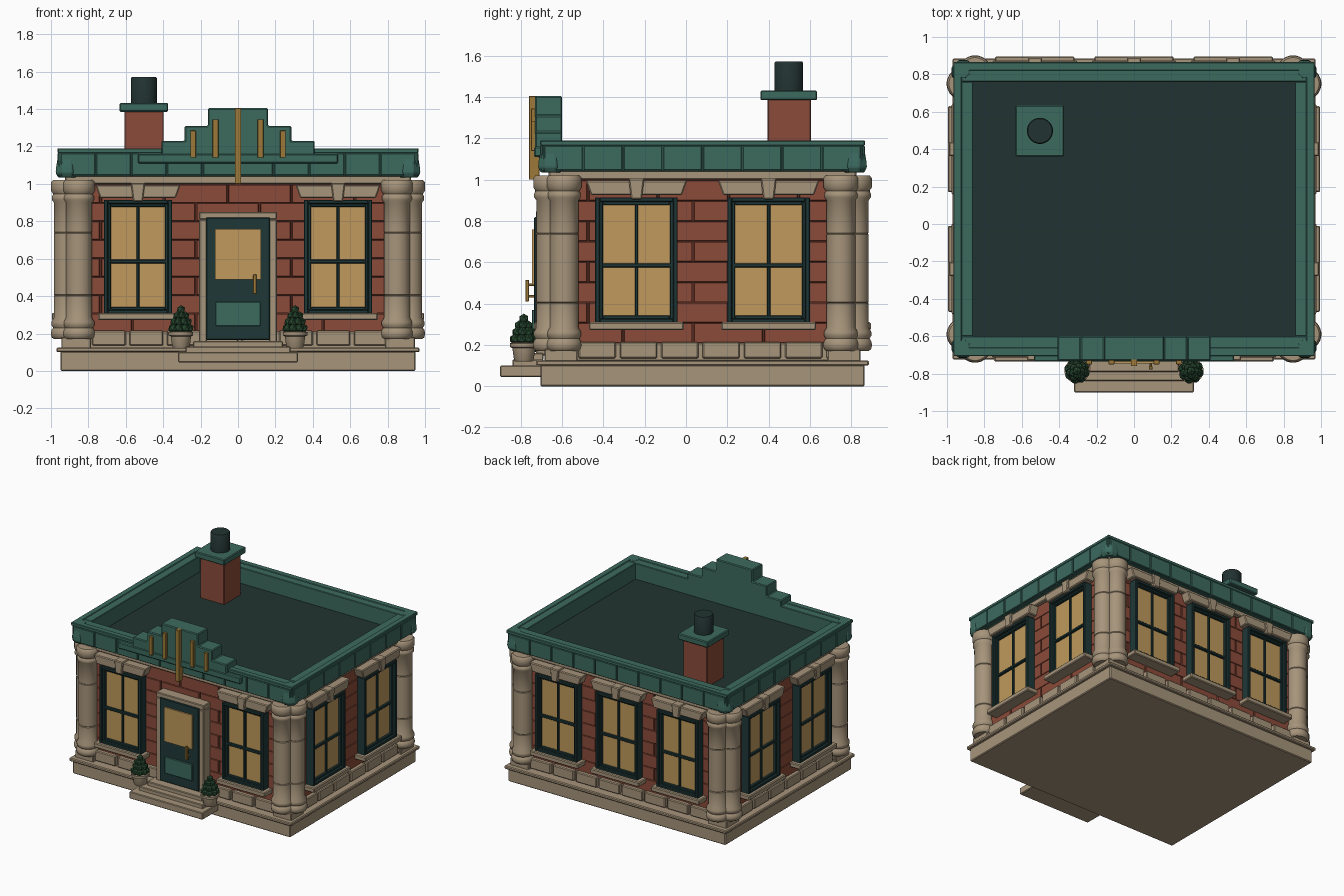
import bpy, bmesh, math
from mathutils import Matrix, Vector

if "Cube" in bpy.data.objects:
    bpy.data.objects.remove(bpy.data.objects["Cube"])

CY, HX, HY = 0.08, 0.90, 0.72          # building centre in y, wall half sizes


def colour(name, r, g, b):
    m = bpy.data.materials.new(name)
    m.diffuse_color = [(c / 255) ** 2.2 for c in (r, g, b)] + [1]
    m.use_nodes = True
    m.node_tree.nodes["Principled BSDF"].inputs["Base Color"].default_value = m.diffuse_color
    return m


STONE = colour("stone", 165, 147, 122)
BRICK = colour("brick", 138, 76, 60)
MORTAR = colour("mortar", 85, 45, 36)
GREEN = colour("green_metal", 62, 105, 94)
DARK = colour("dark_green", 36, 58, 58)
ROOF = colour("roof", 38, 54, 52)
GLASS = colour("warm_glass", 190, 152, 92)
GOLD = colour("gold", 155, 120, 58)
LEAF = colour("leaf", 44, 75, 52)


def face_matrix(angle, h):
    # local x runs along the wall, local -y points outwards
    return Matrix.Translation((0, CY, 0)) @ Matrix.Rotation(angle, 4, 'Z') @ Matrix.Translation((0, -h, 0))


FRONT = face_matrix(0, HY)
RIGHT = face_matrix(math.pi / 2, HX)
BACK = face_matrix(math.pi, HY)
LEFT = face_matrix(-math.pi / 2, HX)
FACES = [(FRONT, HX), (RIGHT, HY), (BACK, HX), (LEFT, HY)]
WORLD = Matrix.Identity(4)


class Part:
    """Collects solids into one mesh object."""

    def __init__(self, name, mat):
        self.name, self.mat, self.bm = name, mat, bmesh.new()

    def prism(self, M, pts, d0, d1):
        rings = [[self.bm.verts.new(M @ Vector((u, -d, z))) for u, z in pts] for d in (d0, d1)]
        self.skin(rings)

    def box(self, M, u0, u1, d0, d1, z0, z1):
        self.prism(M, [(u0, z0), (u1, z0), (u1, z1), (u0, z1)], d0, d1)

    def lathe(self, x, y, profile, n=20):
        self.skin([[self.bm.verts.new((x + r * math.cos(a), y + r * math.sin(a), z))
                    for a in (2 * math.pi * (i + .5) / n for i in range(n))] for r, z in profile])

    def skin(self, rings):
        n = len(rings[0])
        for a, b in zip(rings, rings[1:]):
            for i in range(n):
                self.bm.faces.new((a[i], a[(i + 1) % n], b[(i + 1) % n], b[i]))
        self.bm.faces.new(rings[0])
        self.bm.faces.new(rings[-1])

    def finish(self, bevel=0.0, smooth=False):
        bmesh.ops.recalc_face_normals(self.bm, faces=self.bm.faces[:])
        me = bpy.data.meshes.new(self.name)
        self.bm.to_mesh(me)
        self.bm.free()
        me.materials.append(self.mat)
        ob = bpy.data.objects.new(self.name, me)
        bpy.context.collection.objects.link(ob)
        if bevel:
            b = ob.modifiers.new("bevel", 'BEVEL')
            b.width, b.segments = bevel, 1
        if smooth:
            bpy.ops.object.select_all(action='DESELECT')
            ob.select_set(True)
            bpy.context.view_layer.objects.active = ob
            bpy.ops.object.shade_smooth_by_angle(angle=math.radians(40))


def slab(part, hx, hy, z0, z1):
    part.box(WORLD, -hx, hx, -(CY - hy), -(CY + hy), z0, z1)


# Plinth and cornice
plinth = Part("plinth", STONE)
slab(plinth, .95, .785, 0, .105)
slab(plinth, .97, .805, .1, .125)
slab(plinth, .905, .725, .12, .21)
slab(plinth, .925, .745, 1.0, 1.045)
plinth.finish(.006)

# Wall core and roof deck
core = Part("wall_core", MORTAR)
slab(core, HX - .012, HY - .012, .2, 1.01)
core.finish()
deck = Part("roof_deck", ROOF)
slab(deck, .88, .70, 1.03, 1.06)
deck.finish()


def course(part, M, half, offset, length, gap, d, z0, z1):
    u = -half - offset
    while u < half:
        a, b = max(u, -half), min(u + length - gap, half)
        if b - a > .02:
            part.box(M, a, b, -.03, d, z0, z1)
        u += length


# Brick courses, stone base blocks, parapet panels
bricks, blocks = Part("bricks", BRICK), Part("base_blocks", STONE)
parapet, panels = Part("parapet", GREEN), Part("parapet_panels", GREEN)
for M, L in FACES:
    for r in range(8):
        z = .21 + r * .0985
        course(bricks, M, L, .17 * (r % 2), .34, .01, .004, z, z + .0955)
    course(blocks, M, L - .02, .1, .2, .02, .035, .135, .215)
    end = L + .06 if L == HX else L - .04
    parapet.box(M, -end, end, -.04, .055, 1.04, 1.185)
    n = 10 if L == HX else 8
    w = 2 * (L + .05) / n
    for i in range(n):
        u = -(L + .05) + i * w
        panels.box(M, u + .003, u + w - .003, .03, .066, 1.045, 1.165)
    parapet.box(M, -L - .065, L + .065, .02, .066, 1.165, 1.19)
bricks.finish(.002)
blocks.finish(.006)
parapet.finish(.004)
panels.finish(.004)

# Windows: frames, glass, sills and keystone lintels
frames, glass, trim = Part("window_frames", DARK), Part("window_glass", GLASS), Part("window_stone", STONE)
spots = [(FRONT, u, .365) for u in (-.535, .535)] + [(BACK, u, .365) for u in (-.53, 0, .53)]
spots += [(M, u, .40) for M in (LEFT, RIGHT) for u in (-.32, .32)]


def ring(part, M, c, w, z0, z1, t, d):
    part.box(M, c - w, c - w + t, -.01, d, z0, z1)
    part.box(M, c + w - t, c + w, -.01, d, z0, z1)
    part.box(M, c - w + t, c + w - t, -.01, d, z0, z0 + t)
    part.box(M, c - w + t, c + w - t, -.01, d, z1 - t, z1)


for M, c, w in spots:
    h = w / 2
    ring(frames, M, c, h, .305, .915, .022, .07)
    ring(frames, M, c, h - .02, .325, .895, .018, .052)
    frames.box(M, c - .008, c + .008, 0, .045, .33, .89)
    frames.box(M, c - h + .03, c + h - .03, 0, .05, .575, .595)
    glass.box(M, c - h + .03, c + h - .03, 0, .032, .33, .89)
    trim.box(M, c - h - .03, c + h + .03, -.01, .095, .272, .31)
    trim.prism(M, [(c - h - .02, .925), (c + h + .02, .925), (c + h + .045, .995), (c - h - .045, .995)], -.01, .075)
    trim.prism(M, [(c - .026, .905), (c + .026, .905), (c + .038, 1.005), (c - .038, 1.005)], 0, .09)
frames.finish(.004)
glass.finish()
trim.finish(.006)

# Paired corner columns, their footings and green corner caps
columns, foots, caps = Part("corner_columns", STONE), Part("column_footings", STONE), Part("corner_caps", GREEN)
PROFILE = [(.07, .17), (.082, .18), (.087, .2), (.082, .22), (.074, .23), (.083, .245), (.083, .262), (.07, .285),
           (.07, .4), (.066, .404), (.07, .408), (.07, .735), (.066, .739), (.07, .743), (.07, .9),
           (.081, .915), (.081, .932), (.073, .945), (.085, .962), (.085, 1.008), (.075, 1.02)]
for sx in (-1, 1):
    for sy in (-1, 1):
        columns.lathe(sx * .85, CY + sy * .735, PROFILE, 24)
        columns.lathe(sx * .915, CY + sy * .67, PROFILE, 24)
        x, y = sx * .865, CY + sy * .685
        foots.box(WORLD, x - .08, x + .08, -y - .08, -y + .08, .12, .18)
        caps.lathe(sx * .914, CY + sy * .735, [(.052, 1.035), (.066, 1.06), (.063, 1.09), (.052, 1.15), (.036, 1.19)], 8)
columns.finish(smooth=True)
foots.finish(.005)
caps.finish(.004)

# Stepped crest over the entrance with gold fins
crest = Part("stepped_crest", GREEN)
half = [(.41, 1.12), (.41, 1.23), (.285, 1.23), (.285, 1.31), (.16, 1.31), (.16, 1.405)]
crest.prism(FRONT, half + [(-u, z) for u, z in reversed(half)], -.04, .09)
crest.box(FRONT, -.535, .535, 0, .095, 1.11, 1.16)
crest.finish(.006)
fins = Part("crest_fins", GOLD)
for u, z0, z1 in ((0, 1.0, 1.405), (-.12, 1.14, 1.345), (.12, 1.14, 1.345), (-.24, 1.14, 1.285), (.24, 1.14, 1.285)):
    w = .017 if u == 0 else .015
    fins.box(FRONT, u - w, u + w, .07, .12 if u == 0 else .11, z0, z1)
fins.finish(.002)

# Door with surround, glass, lower panel and handle
surround = Part("door_surround", STONE)
for s in (-1, 1):
    surround.box(FRONT, min(s * .165, s * .208), max(s * .165, s * .208), -.01, .085, .15, .81)
surround.box(FRONT, -.208, .208, -.01, .085, .81, .85)
surround.finish(.005)
door = Part("door", DARK)
door.box(FRONT, -.172, .172, 0, .095, .165, .82)
door.finish(.005)
pane = Part("door_glass", GLASS)
pane.box(FRONT, -.122, .122, .08, .106, .49, .76)
pane.finish()
panel = Part("door_panel", GREEN)
panel.box(FRONT, -.12, .12, .08, .106, .24, .37)
panel.finish(.003)
handle = Part("door_handle", GOLD)
handle.box(FRONT, .08, .1, .12, .138, .41, .515)
for z in (.43, .485):
    handle.box(FRONT, .084, .096, .08, .13, z, z + .012)
handle.finish(.003)

# Entrance steps
steps = Part("entrance_steps", STONE)
steps.box(FRONT, -.32, .32, .05, .26, .045, .1)
steps.box(FRONT, -.28, .28, .05, .2, .095, .13)
steps.box(FRONT, -.24, .24, .05, .15, .125, .16)
steps.finish(.005)

# Potted shrubs
pots, shrubs = Part("planter_pots", STONE), Part("shrubs", LEAF)
for x in (-.305, .305):
    y = -.785
    pots.lathe(x, y, [(.042, .12), (.048, .13), (.056, .185), (.067, .19), (.067, .208), (.055, .212)], 14)
    for n, rad, z, size in ((8, .046, .228, .026), (7, .036, .262, .025), (5, .024, .295, .023), (1, 0, .327, .025)):
        for i in range(n):
            a = 2 * math.pi * (i + z * 3) / n
            bmesh.ops.create_icosphere(shrubs.bm, subdivisions=1, radius=size, matrix=Matrix.Translation(
                (x + rad * math.cos(a), y + rad * math.sin(a), z)))
    shrubs.lathe(x, y, [(.05, .205), (.04, .26), (.012, .325)], 8)
pots.finish(smooth=True)
shrubs.finish()

# Chimney
stack = Part("chimney_stack", BRICK)
stack.box(WORLD, -.608, -.398, -.605, -.395, 1.05, 1.39)
stack.finish(.004)
cap = Part("chimney_cap", GREEN)
cap.box(WORLD, -.633, -.373, -.635, -.36, 1.385, 1.432)
cap.finish(.006)
flue = Part("chimney_flue", ROOF)
flue.lathe(-.503, .498, [(.07, 1.42), (.07, 1.565), (.065, 1.572)], 24)
flue.finish(smooth=True)
